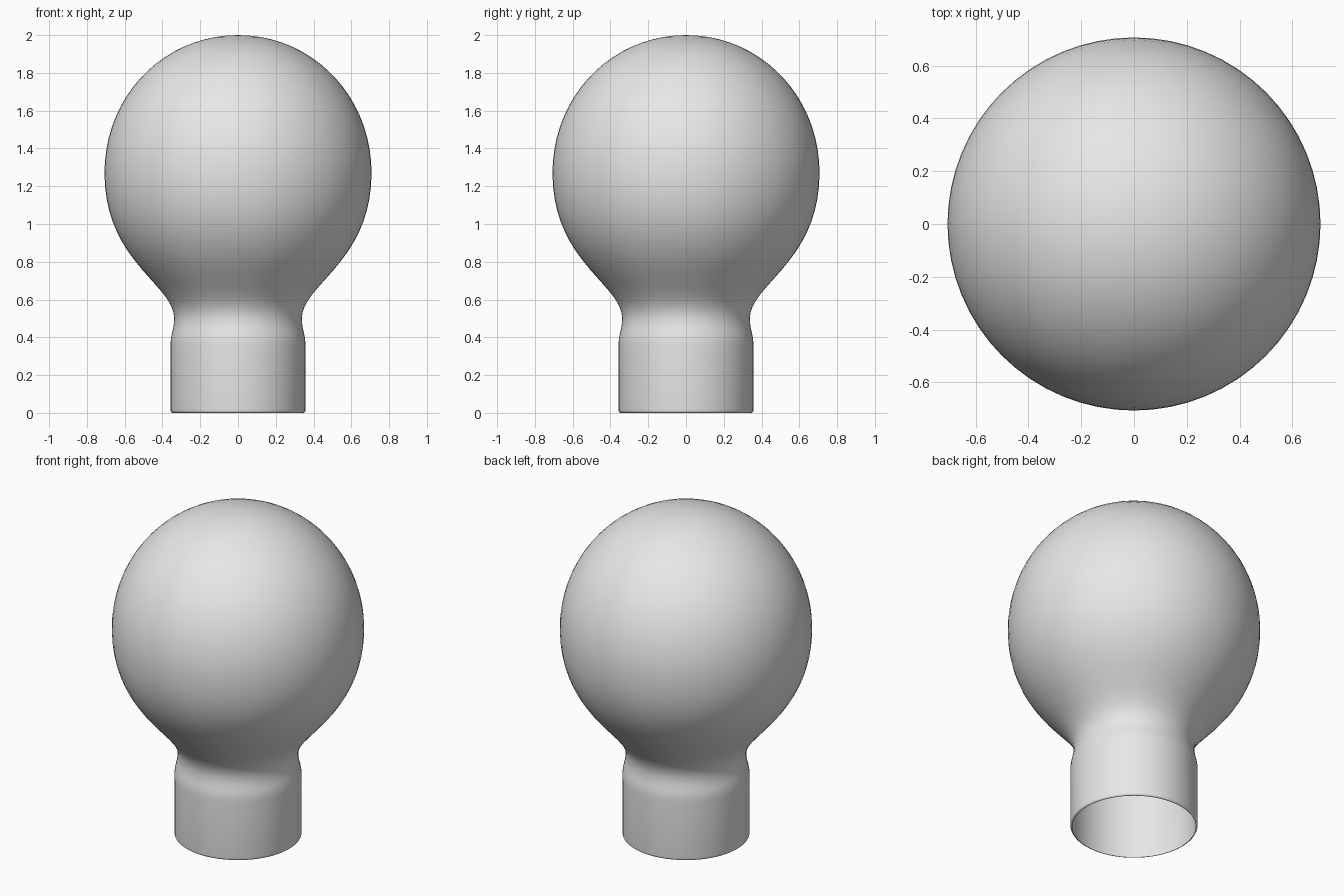
import bpy, bmesh, math
from mathutils import Vector
from mathutils.geometry import interpolate_bezier

if "Cube" in bpy.data.objects:
    bpy.data.objects.remove(bpy.data.objects["Cube"])

SEGMENTS = 64

# Bezier spans of the half profile as (radius, height), from crown to collar
spans = [
    ((0, 2.0), (0.392, 2.0), (0.707, 1.68), (0.707, 1.27), 20),        # globe
    ((0.707, 1.27), (0.707, 0.80), (0.338, 0.68), (0.338, 0.50), 20),  # taper to neck
    ((0.338, 0.50), (0.338, 0.44), (0.357, 0.42), (0.357, 0.36), 8),   # neck to collar
    ((0.357, 0.015), (0.357, 0.006), (0.353, 0.0), (0.346, 0.0), 5),   # rolled open rim
]
profile = []
for *pts, count in spans:
    for p in interpolate_bezier(*[Vector((r, 0, z)) for r, z in pts], count):
        if not profile or (p - profile[-1]).length > 1e-5:
            profile.append(p)

# Lathe the profile into a hollow shell, open at the bottom
bm = bmesh.new()
verts = [bm.verts.new(p) for p in profile]
edges = [bm.edges.new(pair) for pair in zip(verts, verts[1:])]
bmesh.ops.spin(bm, geom=verts + edges, cent=(0, 0, 0), axis=(0, 0, 1),
               angle=math.tau, steps=SEGMENTS)
bmesh.ops.remove_doubles(bm, verts=bm.verts, dist=1e-5)
bmesh.ops.dissolve_degenerate(bm, edges=bm.edges, dist=1e-6)
bmesh.ops.recalc_face_normals(bm, faces=bm.faces)
# Make sure the faces point outward
crown = max(bm.faces, key=lambda f: f.calc_center_median().z)
if crown.normal.z < 0:
    bmesh.ops.reverse_faces(bm, faces=bm.faces)
for f in bm.faces:
    f.smooth = True

mesh = bpy.data.meshes.new("bulb_shell")
bm.to_mesh(mesh)
bm.free()
bulb = bpy.data.objects.new("bulb_shell", mesh)
bpy.context.collection.objects.link(bulb)

grey = bpy.data.materials.new("light_grey")
grey.diffuse_color = (0.8, 0.8, 0.8, 1)
grey.use_nodes = True
grey.node_tree.nodes["Principled BSDF"].inputs["Base Color"].default_value = grey.diffuse_color
mesh.materials.append(grey)
